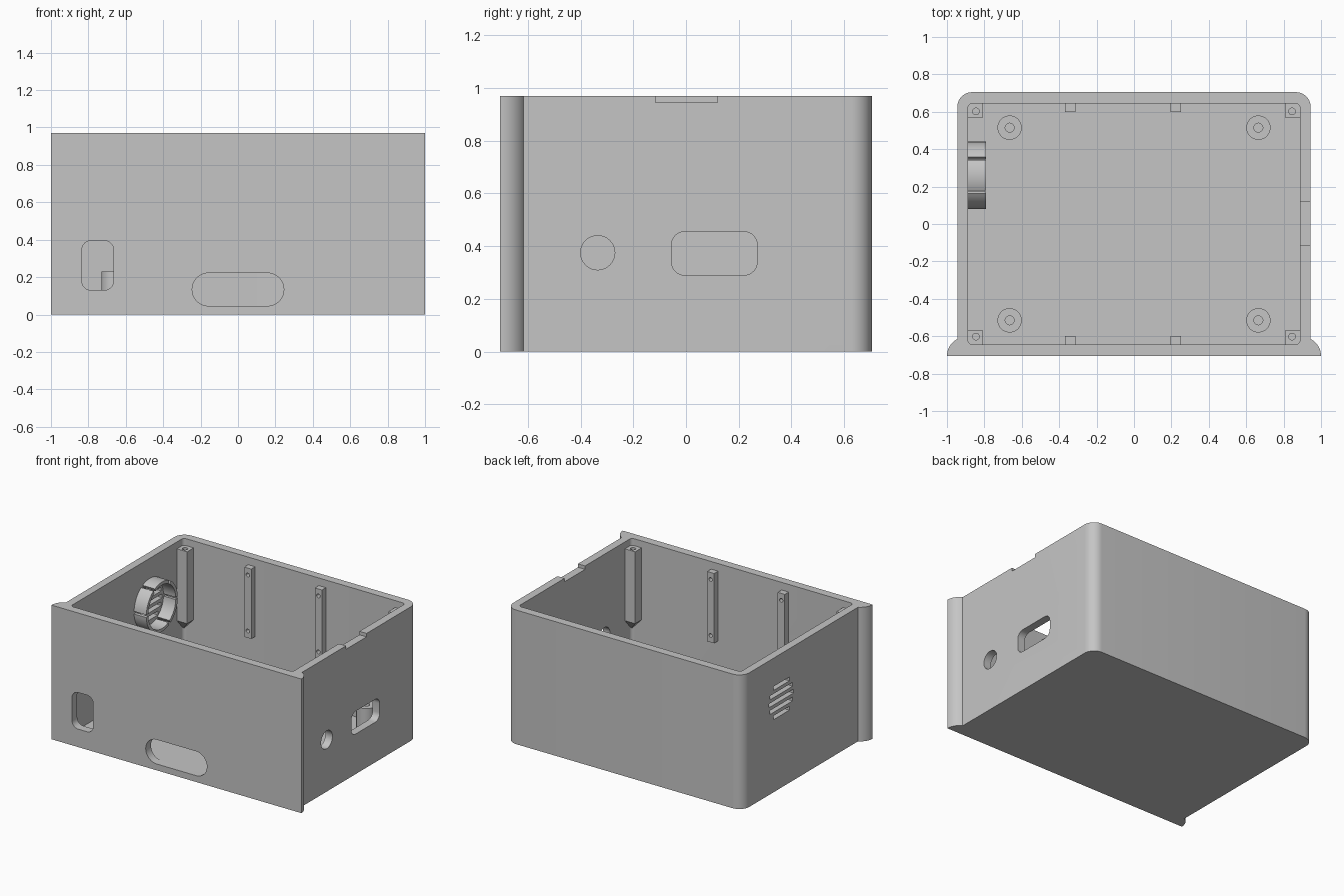
import bpy, bmesh
from math import sin, cos, radians, sqrt

if "Cube" in bpy.data.objects:
    bpy.data.objects.remove(bpy.data.objects["Cube"])

grey = bpy.data.materials.new("plain grey")
grey.use_nodes = True
GREY = (0.56, 0.56, 0.56, 1)
grey.diffuse_color = GREY
grey.node_tree.nodes["Principled BSDF"].inputs["Base Color"].default_value = GREY

# Main dimensions
HEIGHT, FLOOR = 0.97, 0.045
IN_X, IN_Y = 0.888, 0.645
BITE = 0.004  # how far fittings sink into the walls


def arc(cx, cy, r, a0, a1, n=10):
    angles = [radians(a0 + (a1 - a0) * i / n) for i in range(n + 1)]
    return [(cx + r * cos(a), cy + r * sin(a)) for a in angles]


def circle(cx, cy, r, n=32):
    return arc(cx, cy, r, 0, 360, n)[:-1]


def rounded_rect(u0, u1, v0, v1, r, n=8):
    return (arc(u1 - r, v1 - r, r, 0, 90, n) + arc(u0 + r, v1 - r, r, 90, 180, n)
            + arc(u0 + r, v0 + r, r, 180, 270, n) + arc(u1 - r, v0 + r, r, 270, 360, n))


def rect(u0, u1, v0, v1):
    return [(u0, v0), (u1, v0), (u1, v1), (u0, v1)]


def finish(name, bm):
    bmesh.ops.recalc_face_normals(bm, faces=bm.faces)
    mesh = bpy.data.meshes.new(name)
    bm.to_mesh(mesh)
    bm.free()
    mesh.materials.append(grey)
    obj = bpy.data.objects.new(name, mesh)
    bpy.context.collection.objects.link(obj)
    return obj


def add_prism(bm, pts, axis, lo, hi):
    place = {"x": lambda u, v, w: (w, u, v),
             "y": lambda u, v, w: (u, w, v),
             "z": lambda u, v, w: (u, v, w)}[axis]
    low = [bm.verts.new(place(u, v, lo)) for u, v in pts]
    high = [bm.verts.new(place(u, v, hi)) for u, v in pts]
    bm.faces.new(low)
    bm.faces.new(high)
    for i in range(len(pts)):
        j = (i + 1) % len(pts)
        bm.faces.new((low[i], low[j], high[j], high[i]))


def prism(name, pts, axis, lo, hi):
    bm = bmesh.new()
    add_prism(bm, pts, axis, lo, hi)
    return finish(name, bm)


def activate(obj):
    bpy.ops.object.select_all(action="DESELECT")
    obj.select_set(True)
    bpy.context.view_layer.objects.active = obj


def cut(obj, pts, axis, lo, hi):
    cutter = prism("cutter", pts, axis, lo, hi)
    cutter.hide_render = True
    mod = obj.modifiers.new("cut", "BOOLEAN")
    mod.operation, mod.solver, mod.object = "DIFFERENCE", "EXACT", cutter
    activate(obj)
    bpy.ops.object.modifier_apply(modifier=mod.name)
    bpy.data.objects.remove(cutter)


def smooth(obj):
    activate(obj)
    bpy.ops.object.shade_smooth_by_angle(angle=radians(30))


# Shell: rounded back corners, front edges flaring out sideways
half = arc(0.9, -0.705, 0.1, 0, 63.3) + arc(0.865, 0.625, 0.08, 0, 90)
outline = half + [(-x, y) for x, y in reversed(half)]
shell = prism("case_shell", outline, "z", 0, HEIGHT)
cut(shell, rounded_rect(-IN_X, IN_X, -IN_Y, IN_Y, 0.025), "z", FLOOR, 1.2)

# Front openings
cut(shell, rounded_rect(-0.835, -0.665, 0.13, 0.395, 0.05), "y", -0.8, -0.6)
cut(shell, rounded_rect(-0.245, 0.245, 0.046, 0.222, 0.0879, 12), "y", -0.8, -0.6)

# Side openings and rim notch
cut(shell, circle(-0.335, 0.375, 0.065), "x", 0.8, 1.1)
cut(shell, rounded_rect(-0.055, 0.27, 0.29, 0.455, 0.05), "x", 0.8, 1.1)
cut(shell, rect(-0.115, 0.12, 0.945, 1.1), "x", 0.8, 1.1)

# Round speaker grille of horizontal slots
VENT_Y, VENT_Z, VENT_R = 0.26, 0.645, 0.14
for k in range(-2, 3):
    dz = k * 0.053
    w = sqrt(VENT_R ** 2 - dz ** 2)
    z = VENT_Z + dz
    cut(shell, rect(VENT_Y - w, VENT_Y + w, z - 0.014, z + 0.014), "x", -1.1, -0.8)
smooth(shell)

# Speaker ring, split into six clips
bm = bmesh.new()
for k in range(6):
    a0, a1 = 60 * k + 3, 60 * k + 57
    sector = (arc(VENT_Y, VENT_Z, 0.18, a0, a1) + arc(VENT_Y, VENT_Z, 0.157, a1, a0))
    add_prism(bm, sector, "x", -IN_X - BITE, -0.79)
smooth(finish("speaker_ring", bm))

for sx, side in ((-1, "right"), (1, "left")):
    for sy, end in ((-1, "front"), (1, "back")):
        # Floor standoff with a screw hole
        x, y = sx * 0.665, sy * 0.515
        standoff = prism(f"standoff_{end}_{side}", circle(x, y, 0.065), "z", FLOOR - BITE, 0.23)
        cut(standoff, circle(x, y, 0.024, 20), "z", 0.08, 0.4)
        smooth(standoff)

        # Corner lid post, tapering into the corner below
        xs = (sx * 0.806, sx * (IN_X + BITE))
        ys = (sy * 0.57, sy * (IN_Y + BITE))
        bm = bmesh.new()
        for px in xs:
            for py in ys:
                for pz in (0.4, 0.92):
                    bm.verts.new((px, py, pz))
        bm.verts.new((xs[1], ys[1], 0.31))
        bmesh.ops.convex_hull(bm, input=bm.verts)
        post = finish(f"corner_post_{end}_{side}", bm)
        cut(post, circle(sx * 0.845, sy * 0.602, 0.018, 20), "z", 0.7, 1.1)
        smooth(post)

        # Wall rail with two screw holes
        x = -0.342 if sx < 0 else 0.223
        rail_y = sorted((sy * 0.6, sy * (IN_Y + BITE)))
        rail = prism(f"wall_rail_{end}_{side}", rect(x - 0.028, x + 0.028, 0.41, 0.915), "y", *rail_y)
        for z in (0.865, 0.46):
            cut(rail, circle(x, z, 0.014, 16), "y", *sorted((sy * 0.55, sy * 0.635)))
        smooth(rail)
